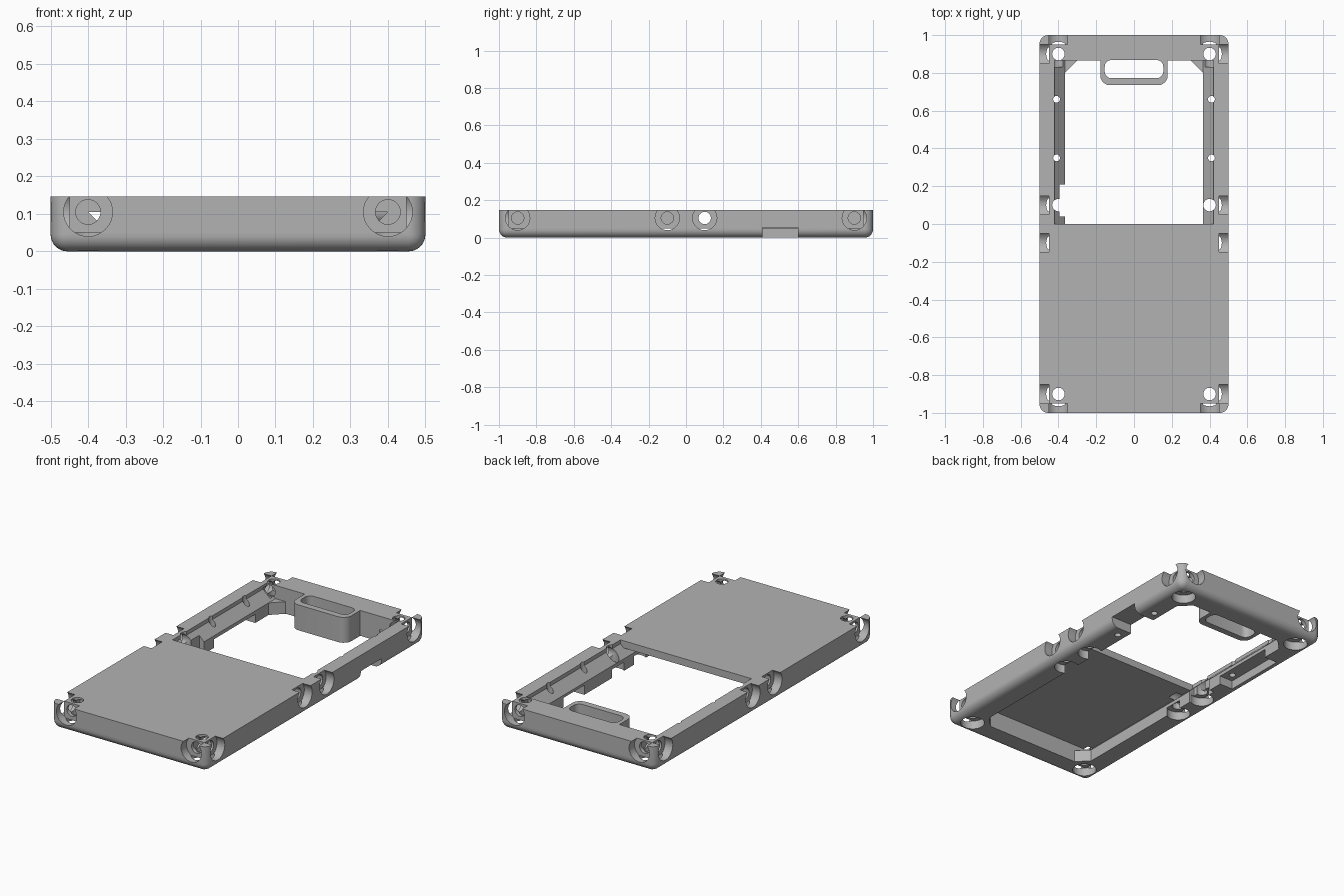
import bpy, bmesh, math
from mathutils import Matrix, Vector

if "Cube" in bpy.data.objects:
    bpy.data.objects.remove(bpy.data.objects["Cube"], do_unlink=True)

H = 0.147          # tray height
BORE_Z = 0.105     # height of the side screw axes
SIDES = (-1, 1)

grey = bpy.data.materials.new("plain grey")
grey.use_nodes = True
grey.diffuse_color = (0.45, 0.45, 0.45, 1)
grey.node_tree.nodes["Principled BSDF"].inputs["Base Color"].default_value = (0.45, 0.45, 0.45, 1)


def add_object(name, bm):
    bmesh.ops.recalc_face_normals(bm, faces=bm.faces)
    mesh = bpy.data.meshes.new(name)
    bm.to_mesh(mesh)
    bm.free()
    mesh.materials.append(grey)
    obj = bpy.data.objects.new(name, mesh)
    bpy.context.collection.objects.link(obj)
    return obj


def prism(name, points, t0, t1, axis="Z"):
    """Extrude an outline along z (points are x, y) or along y (points are x, z)."""
    place = (lambda a, b, t: (a, b, t)) if axis == "Z" else (lambda a, b, t: (a, t, b))
    bm = bmesh.new()
    face = bm.faces.new([bm.verts.new(place(a, b, t0)) for a, b in points])
    ext = bmesh.ops.extrude_face_region(bm, geom=[face])
    shift = Vector(place(0, 0, t1 - t0))
    bmesh.ops.translate(bm, vec=shift, verts=[v for v in ext["geom"] if isinstance(v, bmesh.types.BMVert)])
    return add_object(name, bm)


def box(name, x0, x1, y0, y1, z0, z1):
    return prism(name, [(x0, y0), (x1, y0), (x1, y1), (x0, y1)], z0, z1)


def rod(name, start, end, radius, sides=32):
    a, b = Vector(start), Vector(end)
    turn = (b - a).to_track_quat("Z", "Y").to_matrix().to_4x4()
    bm = bmesh.new()
    bmesh.ops.create_cone(bm, cap_ends=True, segments=sides, radius1=radius, radius2=radius,
                          depth=(b - a).length, matrix=Matrix.Translation((a + b) / 2) @ turn)
    return add_object(name, bm)


def rounded(x, y0, y1, r, steps=6):
    pts = []
    corners = ((x - r, y1 - r), (r - x, y1 - r), (r - x, y0 + r), (x - r, y0 + r))
    for i, (cx, cy) in enumerate(corners):
        for k in range(steps + 1):
            a = (i + k / steps) * math.pi / 2
            pts.append((cx + r * math.cos(a), cy + r * math.sin(a)))
    return pts


def combine(tool, operation="DIFFERENCE"):
    mod = tray.modifiers.new("shape", "BOOLEAN")
    mod.operation, mod.solver, mod.object = operation, "EXACT", tool
    bpy.context.view_layer.objects.active = tray
    bpy.ops.object.modifier_apply(modifier=mod.name)
    bpy.data.objects.remove(tool, do_unlink=True)


# Tray body: rounded bottom and corners, sharp top
bm = bmesh.new()
bmesh.ops.create_cube(bm, size=1, matrix=Matrix.Translation((0, 0, H / 2)) @ Matrix.Diagonal((1, 2, H, 1)))
soft = [e for e in bm.edges if any(v.co.z < H / 2 for v in e.verts)]
bmesh.ops.bevel(bm, geom=soft, offset=0.045, segments=8, profile=0.5, affect="EDGES")
tray = add_object("tray", bm)

# Underside pocket with clipped corners
px, py, c = 0.365, 0.865, 0.065
pocket = [(px, c - py), (px, py - c), (px - c, py), (c - px, py),
          (-px, py - c), (-px, c - py), (c - px, -py), (px - c, -py)]
combine(prism("pocket_cutter", pocket, -0.1, 0.09))

# Sloped slide channel beneath the cover, and the open bay behind it
channel = [(px, 0.07), (0.4, BORE_Z), (-0.4, BORE_Z), (-px, 0.07)]
combine(prism("channel_cutter", channel, -py, 0.1, "Y"))
bay = [(px, 0.07), (0.42, 0.125), (0.42, 0.3), (-0.42, 0.3), (-0.42, 0.125), (-px, 0.07)]
combine(prism("bay_cutter", bay, 0, py, "Y"))

# Rail recesses and the narrow slot in the right-hand rail
combine(box("rail_recess_cutter", -0.45, -0.3, 0.3, 0.68, -0.1, 0.05))
combine(box("side_notch_cutter", 0.3, 0.6, 0.41, 0.6, -0.1, 0.055))
combine(box("rail_slot_cutter", -0.395, -0.3, 0.04, 0.21, -0.1, 0.3))

# Cable loop on the back bar
combine(prism("cable_loop", rounded(0.178, 0.735, 0.93, 0.05), 0, H), "UNION")
combine(prism("loop_slot_cutter", rounded(0.155, 0.772, 0.868, 0.035), -0.1, 0.3))

# Screw bores with wide counterbores
BORE, HEAD, DEPTH = 0.033, 0.065, 0.05
for sx in SIDES:
    for y in (-0.9, -0.1, 0.1, 0.9):
        top = BORE_Z if y == -0.1 else 0.3
        combine(rod("bottom_head", (sx * 0.4, y, -0.1), (sx * 0.4, y, DEPTH), HEAD))
        combine(rod("bottom_bore", (sx * 0.4, y, -0.1), (sx * 0.4, y, top), BORE))
        combine(rod("side_head", (sx * 0.6, y, BORE_Z), (sx * (0.5 - DEPTH), y, BORE_Z), HEAD))
        combine(rod("side_bore", (sx * 0.6, y, BORE_Z), (sx * 0.36, y, BORE_Z), BORE))
    for sy in SIDES:
        combine(rod("end_head", (sx * 0.4, sy * 1.1, BORE_Z), (sx * 0.4, sy * (1 - DEPTH), BORE_Z), HEAD))
        combine(rod("end_bore", (sx * 0.4, sy * 1.1, BORE_Z), (sx * 0.4, sy * 0.83, BORE_Z), BORE))
    # Small rail holes
    for y in (0.35, 0.66):
        combine(rod("rail_hole", (sx * 0.41, y, -0.1), (sx * 0.41, y, 0.3), 0.018, 20))

bpy.ops.object.select_all(action="DESELECT")
tray.select_set(True)
bpy.context.view_layer.objects.active = tray
bpy.ops.object.shade_smooth_by_angle(angle=math.radians(30))
